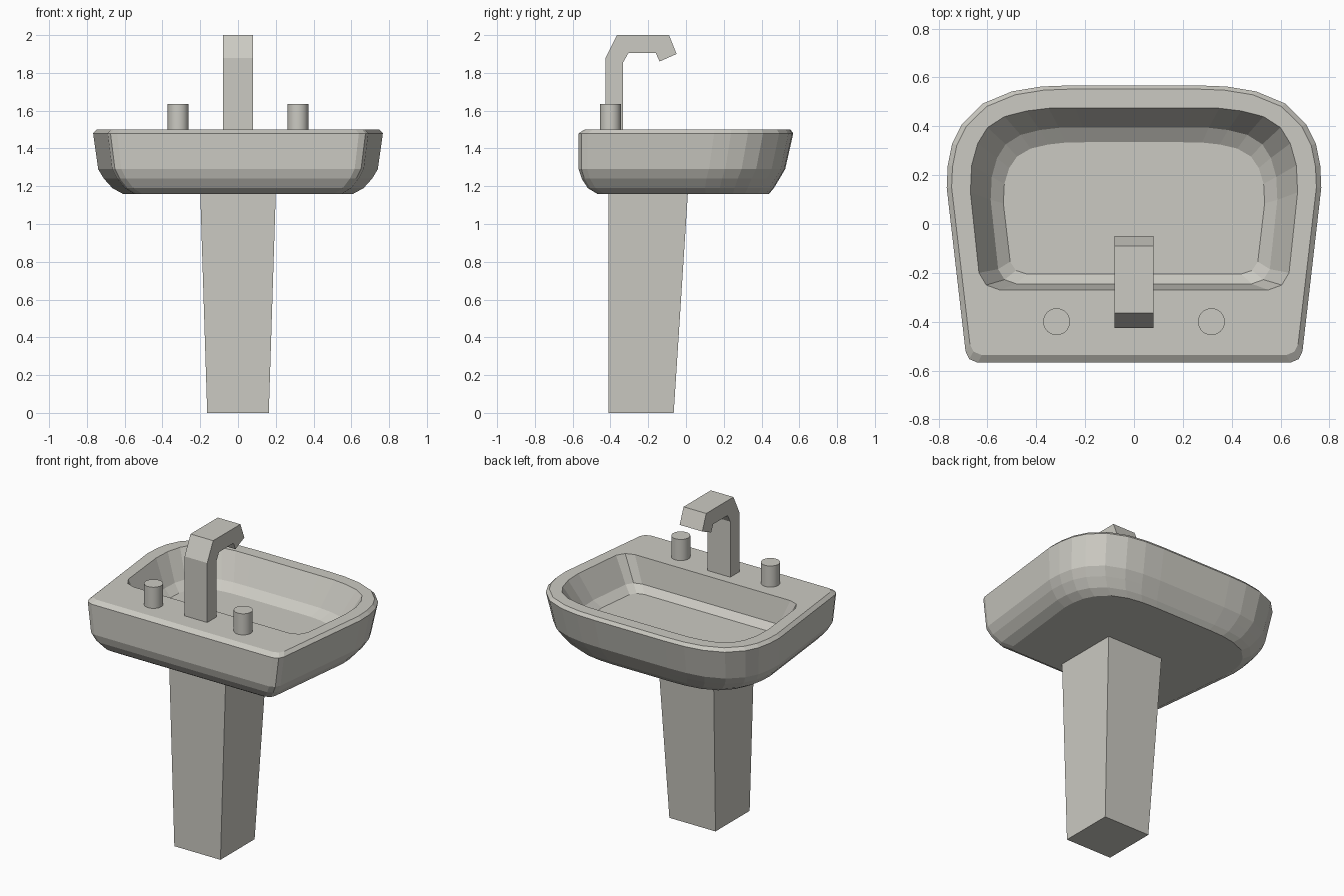
import bpy, bmesh, math

if "Cube" in bpy.data.objects:
    bpy.data.objects.remove(bpy.data.objects["Cube"])

mat = bpy.data.materials.new("warm grey ceramic")
mat.diffuse_color = (0.60, 0.59, 0.54, 1)
mat.use_nodes = True
mat.node_tree.nodes["Principled BSDF"].inputs["Base Color"].default_value = mat.diffuse_color


def finish(bm, name):
    bmesh.ops.recalc_face_normals(bm, faces=bm.faces)
    me = bpy.data.meshes.new(name)
    bm.to_mesh(me)
    bm.free()
    me.materials.append(mat)
    ob = bpy.data.objects.new(name, me)
    bpy.context.collection.objects.link(ob)
    return ob


def loft(name, rings):
    """Skin a stack of equal-length point rings and cap both ends."""
    bm = bmesh.new()
    loops = [[bm.verts.new(p) for p in r] for r in rings]
    n = len(loops[0])
    for a, b in zip(loops, loops[1:]):
        for i in range(n):
            j = (i + 1) % n
            bm.faces.new((a[i], a[j], b[j], b[i]))
    bm.faces.new(loops[0])
    bm.faces.new(loops[-1])
    return finish(bm, name)


def ring(half, z, w, y0, y1):
    """Mirror a half outline and fit it to half width w and depth y0..y1."""
    mx = max(p[0] for p in half)
    lo, hi = half[0][1], half[-1][1]
    pts = [(x * w / mx, y0 + (y - lo) / (hi - lo) * (y1 - y0), z) for x, y in half]
    return pts + [(-x, y, z) for x, y, z in reversed(pts)]


# Basin: outer shell, bevelled rim, then the bowl
outer = [(0.64, -0.567), (0.675, -0.552), (0.69, -0.52), (0.767, 0.15),
         (0.763, 0.24), (0.745, 0.33), (0.705, 0.41), (0.62, 0.495),
         (0.50, 0.545), (0.38, 0.565), (0.25, 0.57)]
inner = [(0.55, -0.27), (0.605, -0.25), (0.635, -0.20), (0.67, 0.13),
         (0.665, 0.24), (0.64, 0.33), (0.60, 0.395), (0.53, 0.44),
         (0.44, 0.463), (0.35, 0.474), (0.24, 0.476)]
loft("basin", [
    ring(outer, 1.16, 0.61, -0.47, 0.44),
    ring(outer, 1.19, 0.665, -0.52, 0.465),
    ring(outer, 1.24, 0.71, -0.552, 0.495),
    ring(outer, 1.29, 0.74, -0.568, 0.525),
    ring(outer, 1.48, 0.767, -0.568, 0.568),
    ring(outer, 1.50, 0.747, -0.537, 0.553),
    ring(inner, 1.50, 0.67, -0.27, 0.476),
    ring(inner, 1.34, 0.587, -0.245, 0.396),
    ring(inner, 1.30, 0.535, -0.205, 0.335),
])


# Pedestal: tapered block with an upright front
def rect(w, y0, y1, z):
    return [(-w, y0, z), (w, y0, z), (w, y1, z), (-w, y1, z)]


loft("pedestal", [rect(0.163, -0.41, -0.065, 0), rect(0.2, -0.41, 0.01, 1.165)])

# Spout: bent side profile extruded across x
profile = [(-0.425, 1.495), (-0.425, 1.88), (-0.365, 2.0), (-0.09, 2.0),
           (-0.05, 1.9), (-0.14, 1.86), (-0.16, 1.905), (-0.305, 1.905),
           (-0.333, 1.855), (-0.333, 1.495)]
loft("spout", [[(x, y, z) for y, z in profile] for x in (-0.08, 0.08)])

# Taps: a pair of short round knobs
for side, s in (("left", -1), ("right", 1)):
    bpy.ops.mesh.primitive_cylinder_add(vertices=32, radius=0.055, depth=0.14,
                                        location=(s * 0.317, -0.4, 1.565))
    tap = bpy.context.object
    tap.name = side + "_tap"
    tap.data.materials.append(mat)
    bpy.ops.object.shade_smooth_by_angle(angle=math.radians(30))
